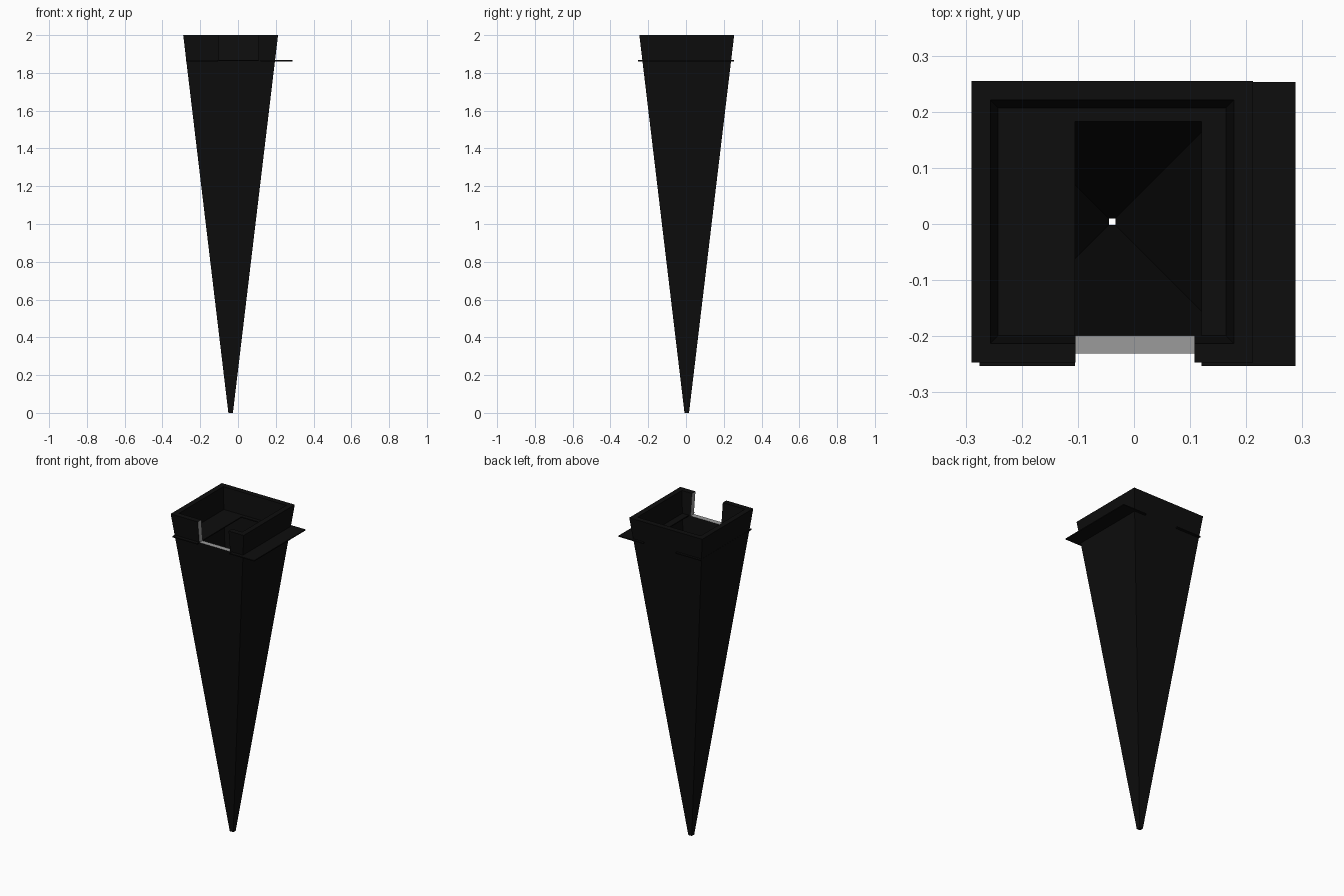
import bpy
import bmesh

cube = bpy.data.objects.get("Cube")
if cube:
    bpy.data.objects.remove(cube, do_unlink=True)

CX, CY = -0.039, 0.004     # axis of the shaft
LEDGE = 1.865              # height of the plates and of the notch sill


def material(name, value):
    mat = bpy.data.materials.new(name)
    mat.use_nodes = True
    color = (value, value, value, 1)
    mat.diffuse_color = color
    bsdf = mat.node_tree.nodes["Principled BSDF"]
    bsdf.inputs["Base Color"].default_value = color
    return mat


black = material("black", 0.004)
gray = material("cut gray", 0.33)


def finish(name, bm, *mats):
    bmesh.ops.recalc_face_normals(bm, faces=bm.faces)
    mesh = bpy.data.meshes.new(name)
    bm.to_mesh(mesh)
    bm.free()
    for mat in mats:
        mesh.materials.append(mat)
    obj = bpy.data.objects.new(name, mesh)
    bpy.context.collection.objects.link(obj)
    return obj


def box(name, x, y, z, mat):
    bm = bmesh.new()
    bmesh.ops.create_cube(bm, size=1)
    for v in bm.verts:
        for axis, (low, high) in enumerate((x, y, z)):
            v.co[axis] = high if v.co[axis] > 0 else low
    return finish(name, bm, mat)


# Hollow tapering square shaft: outer tip, outer rim, inner rim, inner tip
bm = bmesh.new()
rings = []
for half, z in ((0.012, 0), (0.251, 2), (0.217, 2), (0.006, 0)):
    rings.append([bm.verts.new((CX + sx * half, CY + sy * half, z))
                  for sx, sy in ((-1, -1), (1, -1), (1, 1), (-1, 1))])
for i, ring in enumerate(rings):
    following = rings[(i + 1) % 4]
    for j in range(4):
        k = (j + 1) % 4
        bm.faces.new((ring[j], ring[k], following[k], following[j]))
shaft = finish("tapered_shaft", bm, black, gray)

# Notch through the front wall
cutter = box("notch_cutter", (-0.104, 0.108), (-0.4, -0.1), (LEDGE, 2.1), black)
cutter.hide_render = True
mod = shaft.modifiers.new("notch", 'BOOLEAN')
mod.operation = 'DIFFERENCE'
mod.solver = 'EXACT'
mod.object = cutter
bpy.context.view_layer.objects.active = shaft
bpy.ops.object.modifier_apply(modifier=mod.name)
bpy.data.objects.remove(cutter, do_unlink=True)

# Exposed cut faces: the sill and the two upright sides
for face in shaft.data.polygons:
    sill = face.normal.z > 0.99 and face.center.z < 1.95
    side = abs(face.normal.x) > 0.999
    face.material_index = 1 if sill or side else 0

# Thin plates running through the shaft, joined at the back inside
thin = (LEDGE - 0.004, LEDGE + 0.002)
box("right_plate", (-0.275, -0.105), (-0.253, 0.253), thin, black)
box("left_plate", (0.12, 0.288), (-0.253, 0.253), thin, black)
box("back_strip", (-0.105, 0.12), (0.183, 0.22), thin, black)
